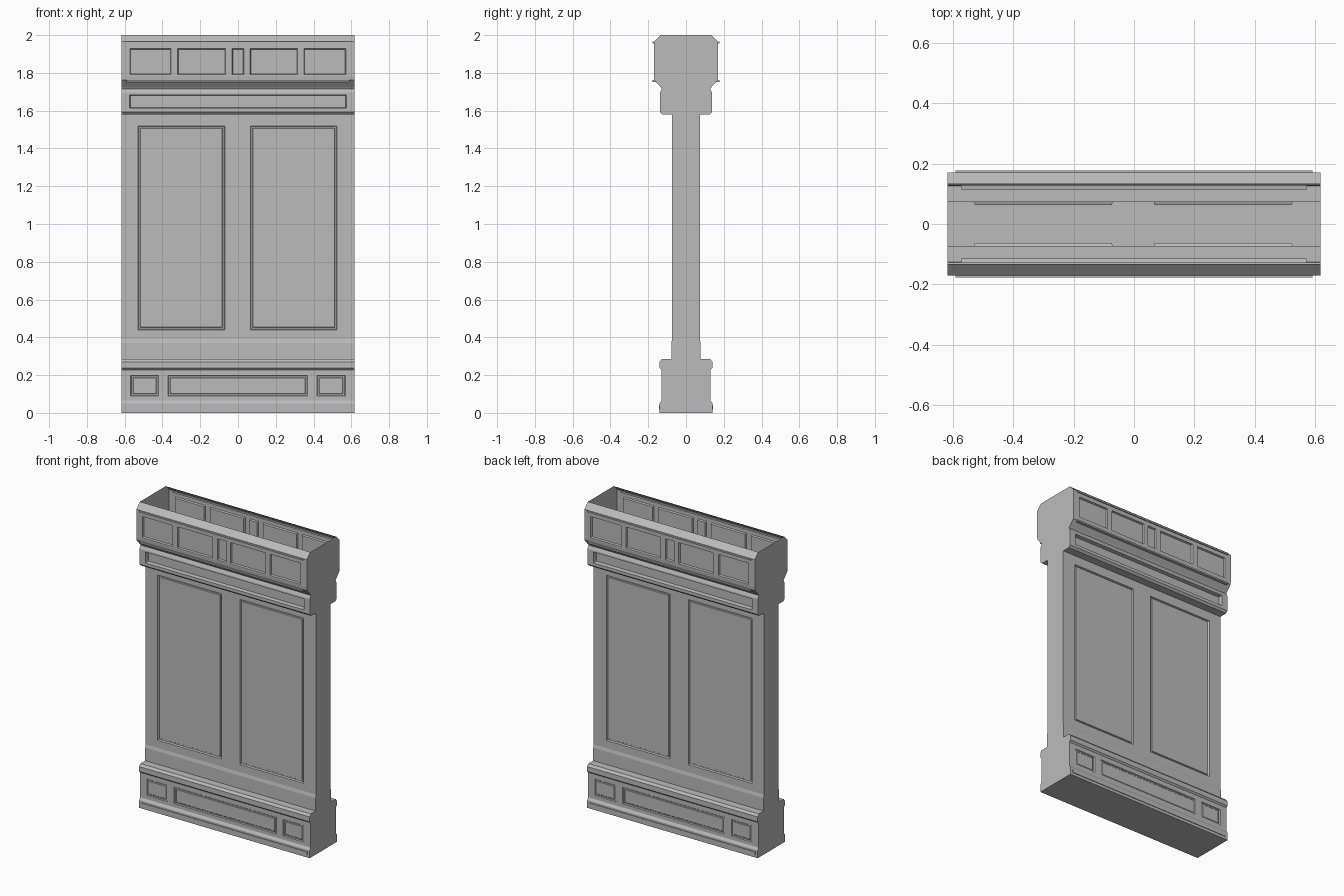
import bpy
import bmesh

cube = bpy.data.objects.get("Cube")
if cube:
    bpy.data.objects.remove(cube, do_unlink=True)

stone = bpy.data.materials.new("grey stone")
stone.use_nodes = True
colour = (0.5, 0.5, 0.5, 1)
stone.diffuse_color = colour
stone.node_tree.nodes["Principled BSDF"].inputs["Base Color"].default_value = colour

W = 0.617  # half width

# Half profile as (depth, height), from the floor to the open top
profile = [
    (0.14, 0), (0.14, 0.05), (0.13, 0.065), (0.13, 0.077), (0.13, 0.21),
    (0.13, 0.228), (0.14, 0.238), (0.14, 0.27), (0.128, 0.285),
    (0.078, 0.285), (0.078, 0.37), (0.073, 0.39), (0.073, 0.42),
    (0.073, 1.54), (0.073, 1.58), (0.125, 1.58), (0.138, 1.593),
    (0.138, 1.602), (0.138, 1.695), (0.128, 1.715), (0.135, 1.725),
    (0.168, 1.762), (0.17, 1.782), (0.17, 1.938), (0.17, 1.965), (0.133, 2),
]

# Panel rows: start height -> (x spans, rise, frame width, second frame)
rows = {
    0.077: ([(-0.58, -0.408), (-0.383, 0.38), (0.405, 0.58)], 0.006, 0.012, True),
    0.42: ([(-0.55, -0.05), (0.045, 0.545)], 0.012, 0.02, True),
    1.602: ([(-0.585, 0.585)], 0.027, 0.011, False),
    1.782: ([(-0.582, -0.345), (-0.328, -0.057), (-0.04, 0.04),
             (0.055, 0.325), (0.34, 0.58)], 0.012, 0.009, False),
}


def inset(bm, faces, thickness, depth):
    bmesh.ops.inset_individual(bm, faces=faces, thickness=thickness,
                               depth=depth, use_even_offset=True)


def finish(bm, name):
    mesh = bpy.data.meshes.new(name)
    bm.to_mesh(mesh)
    bm.free()
    mesh.materials.append(stone)
    obj = bpy.data.objects.new(name, mesh)
    bpy.context.collection.objects.link(obj)
    return obj


# Hollow wall: swept profile with raised panel frames on both faces
bm = bmesh.new()
for side in (-1, 1):
    for (d0, z0), (d1, z1) in zip(profile, profile[1:]):
        spans, rise, width, double = rows.get(z0, ([], 0, 0, False))
        cuts = [-W] + [x for span in spans for x in span] + [W]
        panels = []
        for i, (a, b) in enumerate(zip(cuts, cuts[1:])):
            corners = [(a, d0, z0), (b, d0, z0), (b, d1, z1), (a, d1, z1)]
            if side > 0:
                corners.reverse()
            face = bm.faces.new([bm.verts.new((x, side * d, z)) for x, d, z in corners])
            if i % 2:
                panels.append(face)
        if panels:
            inset(bm, panels, 0.002, rise)
            inset(bm, panels, width, 0)
            inset(bm, panels, 0.004, -rise * 0.9)
            if double:
                inset(bm, panels, 0.007, 0)
                inset(bm, panels, 0.003, rise * 0.4)

# End walls and floor
outline = [(-d, z) for d, z in profile] + [(d, z) for d, z in reversed(profile)]
for x in (-W, W):
    ring = outline if x < 0 else outline[::-1]
    bm.faces.new([bm.verts.new((x, y, z)) for y, z in reversed(ring)])
foot = profile[0][0]
bm.faces.new([bm.verts.new((x, y, 0)) for x, y in
              ((-W, -foot), (-W, foot), (W, foot), (W, -foot))])
bmesh.ops.remove_doubles(bm, verts=bm.verts[:], dist=0.0001)
finish(bm, "panelled_wall")


# Thin horizontal mouldings on both faces
def moulding(name, depth, z, half, height, rise):
    for side, label in ((-1, "front"), (1, "back")):
        bm = bmesh.new()
        bmesh.ops.create_cube(bm, size=1)
        for v in bm.verts:
            v.co.x *= 2 * half
            v.co.y = side * (depth + v.co.y * 2 * rise)
            v.co.z = z + v.co.z * height
        bmesh.ops.recalc_face_normals(bm, faces=bm.faces[:])
        finish(bm, f"{label}_{name}")


moulding("cornice_moulding", 0.17, 1.96, 0.59, 0.01, 0.007)
moulding("parapet_moulding", 0.167, 1.757, 0.59, 0.01, 0.01)
moulding("foot_moulding", 0.14, 0.028, 0.6, 0.02, 0.004)
